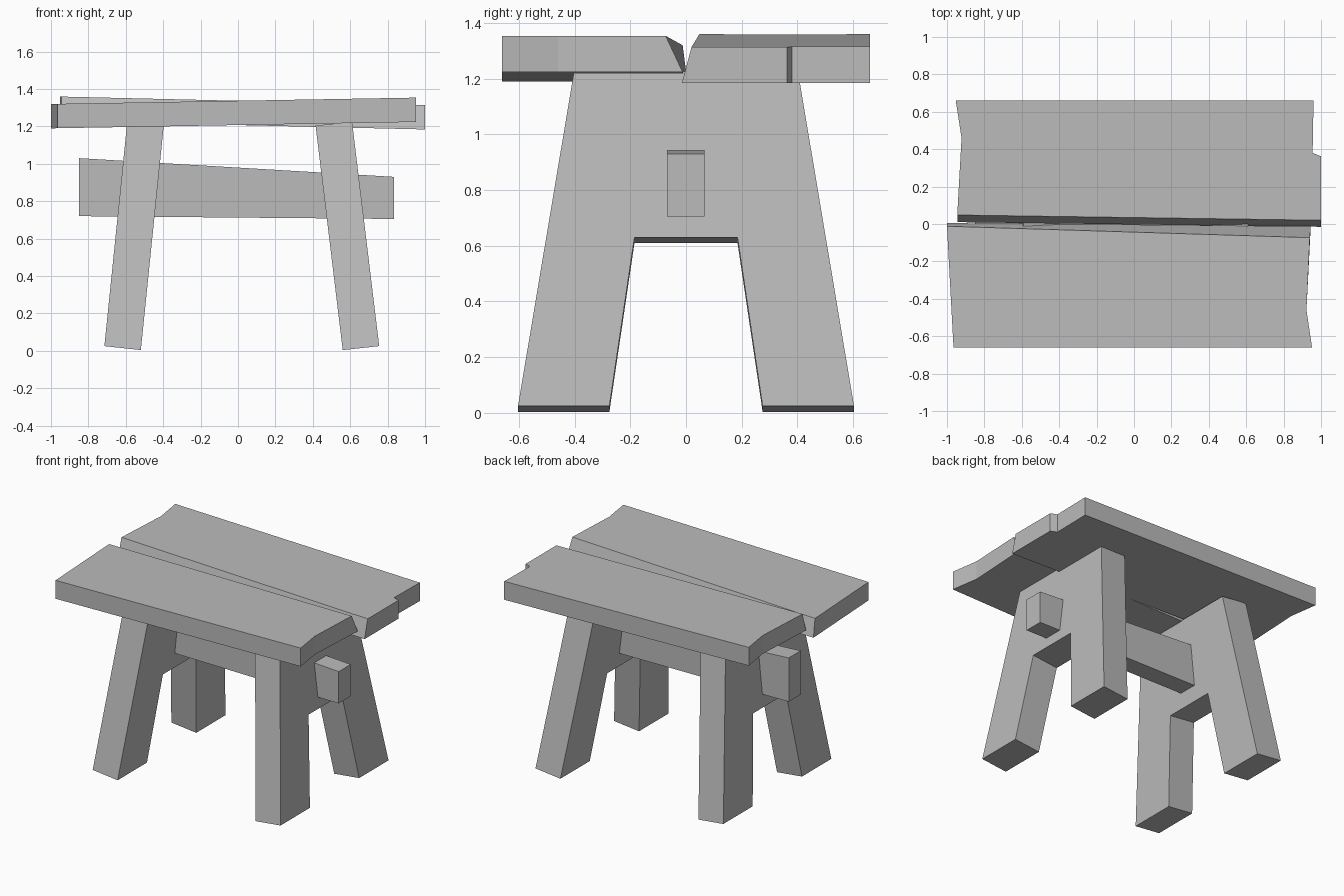
import bpy
import bmesh

cube = bpy.data.objects.get("Cube")
if cube:
    bpy.data.objects.remove(cube, do_unlink=True)

wood = bpy.data.materials.new("grey_wood")
wood.use_nodes = True
GREY = (0.5, 0.5, 0.5, 1)
wood.diffuse_color = GREY
wood.node_tree.nodes["Principled BSDF"].inputs["Base Color"].default_value = GREY


def loft(name, ring_a, ring_b):
    """Solid between two matching outlines."""
    bm = bmesh.new()
    a = [bm.verts.new(p) for p in ring_a]
    b = [bm.verts.new(p) for p in ring_b]
    bm.faces.new(a)
    bm.faces.new(b[::-1])
    for i in range(len(a)):
        j = (i + 1) % len(a)
        bm.faces.new((a[j], a[i], b[i], b[j]))
    bmesh.ops.recalc_face_normals(bm, faces=bm.faces)
    mesh = bpy.data.meshes.new(name)
    bm.to_mesh(mesh)
    bm.free()
    mesh.materials.append(wood)
    obj = bpy.data.objects.new(name, mesh)
    bpy.context.collection.objects.link(obj)
    return obj


def plank(name, outline, inner_bottom, z_mid, slope, thick=0.13):
    """Tilted board; the first two outline points form the slanted inner edge."""
    bottom = inner_bottom + outline[2:]
    loft(name,
         [(x, y, z_mid + slope * x) for x, y in bottom],
         [(x, y, z_mid + slope * x + thick) for x, y in outline])


# Seat boards with uneven ends
plank("front_seat_plank",
      [(0.94, -0.073), (-1.0, -0.012), (-0.965, -0.66), (0.952, -0.66), (0.922, -0.46)],
      [(0.945, -0.012), (-1.0, 0.005)], 1.207, 0.0175)
plank("back_seat_plank",
      [(-0.945, 0.048), (1.0, 0.02), (1.0, 0.362), (0.955, 0.38), (0.96, 0.66),
       (-0.953, 0.66), (-0.922, 0.46)],
      [(-0.945, 0.01), (1.0, -0.015)], 1.207, -0.0235)

# Splayed end boards, notched into two feet
half = [(0.185, 0.63), (0.275, 0.025), (0.603, 0.025), (0.402, 1.225)]
profile = half + [(-y, z) for y, z in reversed(half)]


def end_board(name, side, foot_x, splay, width=0.195, drop=0.021):
    outer = [(side * (foot_x - splay * z), y, z) for y, z in profile]
    inner = [(x - side * width, y, z - drop) for x, y, z in outer]
    loft(name, outer, inner)


end_board("left_leg_board", 1, 0.758, 0.121)
end_board("right_leg_board", -1, 0.717, 0.102)

# Tapered stretcher through both end boards
side = [(-0.85, 0.72), (0.835, 0.705), (0.835, 0.93), (-0.85, 1.03)]
loft("stretcher",
     [(x, -0.068, z) for x, z in side],
     [(x, 0.066, z) for x, z in side])
